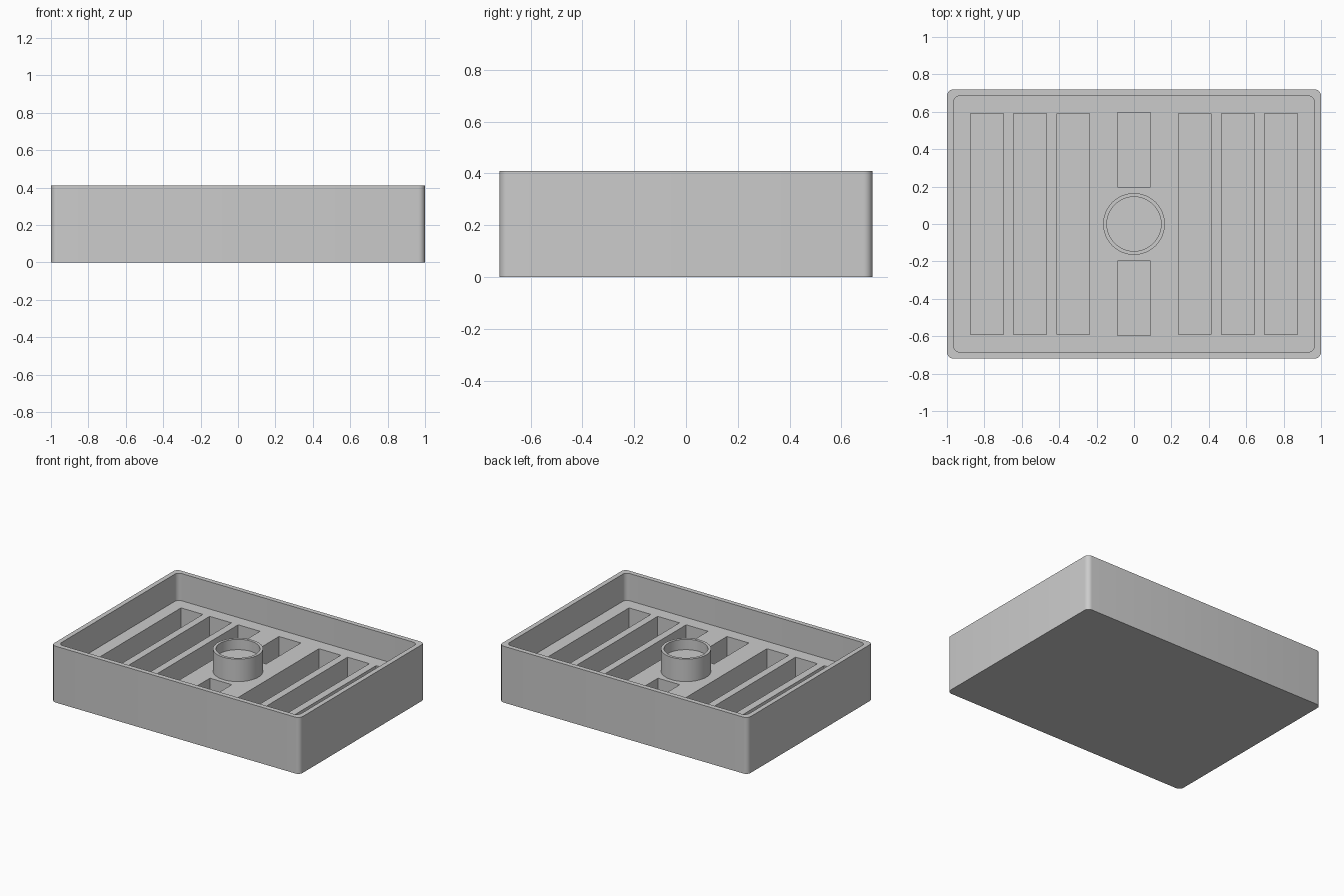
import bpy, bmesh, math
from mathutils import Vector

cube = bpy.data.objects.get("Cube")
if cube:
    bpy.data.objects.remove(cube, do_unlink=True)

WIDTH, DEPTH, HEIGHT = 2.0, 1.44, 0.41
WALL, FLOOR, SLOT_BOTTOM = 0.035, 0.212, 0.035

grey = bpy.data.materials.new("plain grey")
grey.use_nodes = True
colour = (0.6, 0.6, 0.6, 1)
grey.diffuse_color = colour
grey.node_tree.nodes["Principled BSDF"].inputs["Base Color"].default_value = colour


def make_object(name, bm):
    bmesh.ops.recalc_face_normals(bm, faces=bm.faces)
    mesh = bpy.data.meshes.new(name)
    bm.to_mesh(mesh)
    bm.free()
    mesh.materials.append(grey)
    obj = bpy.data.objects.new(name, mesh)
    bpy.context.collection.objects.link(obj)
    return obj


def add_box(bm, x0, x1, y0, y1, z0, z1, radius=0):
    """Box between limits, with optional rounded upright edges."""
    verts = bmesh.ops.create_cube(bm, size=1)["verts"]
    for v in verts:
        v.co = Vector((x0 if v.co.x < 0 else x1,
                       y0 if v.co.y < 0 else y1,
                       z0 if v.co.z < 0 else z1))
    if radius:
        upright = [e for e in bm.edges
                   if abs(e.verts[0].co.z - e.verts[1].co.z) > 0.01]
        bmesh.ops.bevel(bm, geom=upright, offset=radius, segments=6,
                        profile=0.5, affect="EDGES")


def cut(target, cutter):
    cutter.hide_render = True
    bpy.context.view_layer.objects.active = target
    mod = target.modifiers.new("cut", "BOOLEAN")
    mod.operation, mod.solver, mod.object = "DIFFERENCE", "EXACT", cutter
    bpy.ops.object.modifier_apply(modifier=mod.name)
    bpy.data.objects.remove(cutter, do_unlink=True)


def smooth(obj):
    bpy.ops.object.select_all(action="DESELECT")
    obj.select_set(True)
    bpy.context.view_layer.objects.active = obj
    bpy.ops.object.shade_smooth_by_angle(angle=math.radians(30))


# Tray body with rounded corners
x, y = WIDTH / 2, DEPTH / 2
bm = bmesh.new()
add_box(bm, -x, x, -y, y, 0, HEIGHT, 0.035)
tray = make_object("tray", bm)

# Recess inside the rim
x, y = x - WALL, y - WALL
bm = bmesh.new()
add_box(bm, -x, x, -y, y, FLOOR, HEIGHT + 0.2, 0.035)
cut(tray, make_object("recess_cutter", bm))

# Three long slots each side, and two short ones on the centre line
bm = bmesh.new()
for side in (-1, 1):
    for centre in (0.325, 0.555, 0.785):
        c = side * centre
        add_box(bm, c - 0.088, c + 0.088, -0.592, 0.592, SLOT_BOTTOM, HEIGHT)
    near, far = sorted((side * 0.197, side * 0.597))
    add_box(bm, -0.088, 0.088, near, far, SLOT_BOTTOM, HEIGHT)
cut(tray, make_object("slot_cutter", bm))
smooth(tray)

# Round cup in the middle
outer, inner, top, cup_floor = 0.165, 0.145, 0.375, 0.30
profile = [(0, FLOOR - 0.01), (outer, FLOOR - 0.01), (outer, top),
           (inner, top), (inner, cup_floor), (0, cup_floor)]
bm = bmesh.new()
verts = [bm.verts.new((r, 0, z)) for r, z in profile]
edges = [bm.edges.new(pair) for pair in zip(verts, verts[1:])]
bmesh.ops.spin(bm, geom=verts + edges, cent=(0, 0, 0), axis=(0, 0, 1),
               angle=math.tau, steps=64, use_merge=True)
bmesh.ops.remove_doubles(bm, verts=bm.verts, dist=0.0001)
smooth(make_object("cup", bm))
